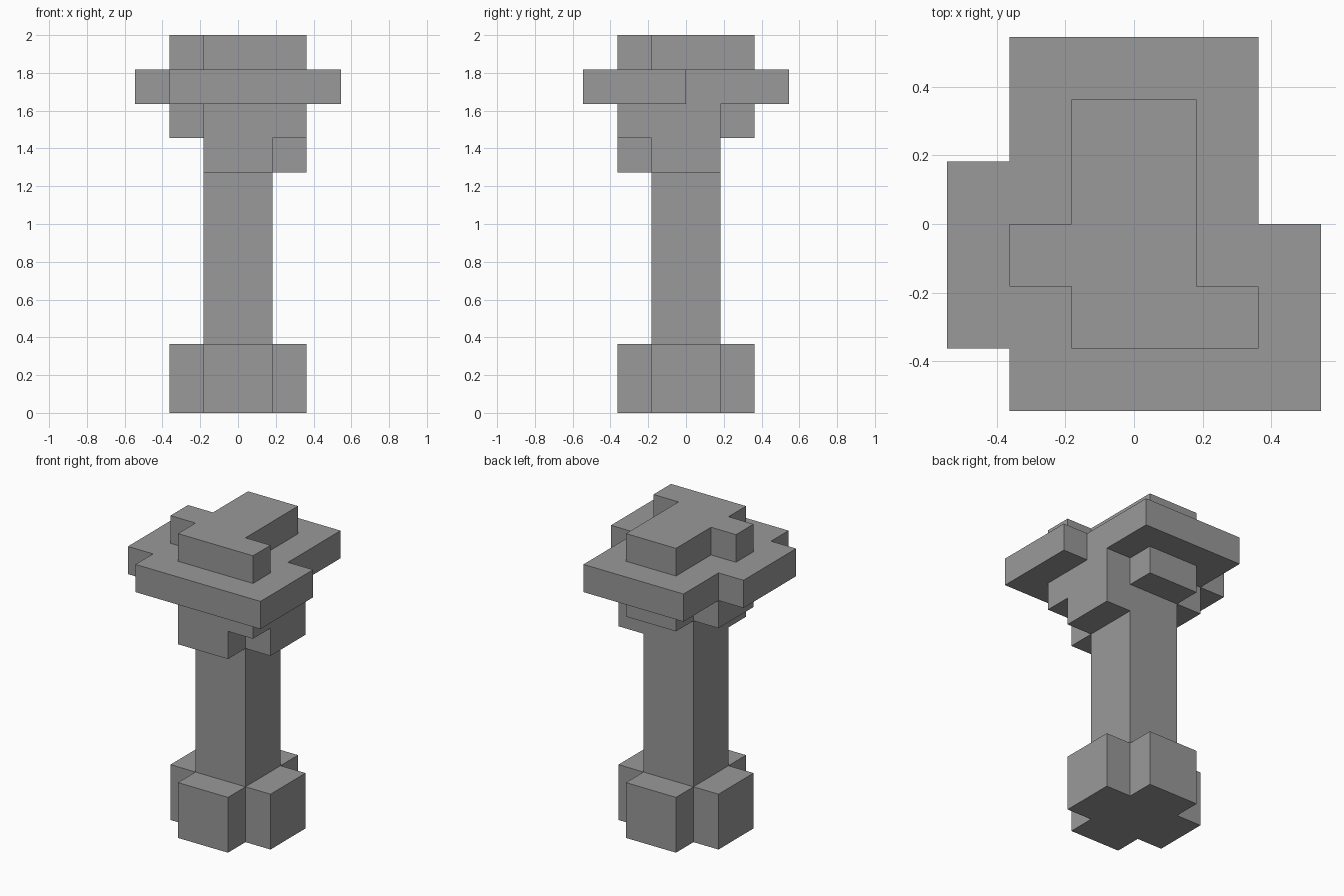
import bpy
import bmesh
from mathutils import Vector

cube = bpy.data.objects.get("Cube")
if cube:
    bpy.data.objects.remove(cube, do_unlink=True)

UNIT = 2 / 11  # size of one block

stone = bpy.data.materials.new("stone_grey")
stone.use_nodes = True
GREY = (0.32, 0.32, 0.32, 1)
stone.diffuse_color = GREY
stone.node_tree.nodes["Principled BSDF"].inputs["Base Color"].default_value = GREY


def box(x0, x1, y0, y1, z0, z1):
    """Set of block cells filling a box."""
    return {(x, y, z) for x in range(x0, x1) for y in range(y0, y1) for z in range(z0, z1)}


parts = {
    # cross-shaped foot
    "base": box(-2, 2, -1, 1, 0, 2) | box(-1, 1, -2, 2, 0, 2),
    # square shaft
    "column": box(-1, 1, -1, 1, 2, 7),
    # stepped brackets under the slab
    "collar": (box(-2, 2, -1, 1, 8, 9) | box(-1, 1, -2, 2, 8, 9) | box(1, 2, -2, -1, 8, 9)
               | box(-1, 2, -1, 1, 7, 8) | box(-1, 1, -2, -1, 7, 8)),
    # wide slab with two side wings
    "slab": box(-2, 2, -3, 3, 9, 10) | box(-3, -2, -2, 1, 9, 10) | box(2, 3, -3, 0, 9, 10),
    # top course
    "cap": box(-1, 1, -2, 2, 10, 11) | box(-2, -1, -1, 0, 10, 11) | box(1, 2, -2, -1, 10, 11),
}
solid = set().union(*parts.values())


def build(name, cells):
    """Skin the outer sides of the cells and merge them into flat faces."""
    bm = bmesh.new()
    for cell in cells:
        for axis in range(3):
            for sign in (-1, 1):
                neighbour = list(cell)
                neighbour[axis] += sign
                if tuple(neighbour) in solid:
                    continue
                n, u, v = Vector(), Vector(), Vector()
                n[axis] = sign
                u[(axis + 1) % 3] = 1
                v[(axis + 2) % 3] = sign
                mid = Vector(cell) + Vector((1, 1, 1)) / 2 + n / 2
                corners = [mid + (u * a + v * b) / 2
                           for a, b in ((-1, -1), (1, -1), (1, 1), (-1, 1))]
                bm.faces.new([bm.verts.new(c * UNIT) for c in corners])
    bmesh.ops.remove_doubles(bm, verts=bm.verts, dist=0.001)
    bmesh.ops.dissolve_limit(bm, angle_limit=0.01, verts=bm.verts, edges=bm.edges)
    mesh = bpy.data.meshes.new(name)
    bm.to_mesh(mesh)
    bm.free()
    mesh.materials.append(stone)
    bpy.context.collection.objects.link(bpy.data.objects.new(name, mesh))


for part_name, part_cells in parts.items():
    build(part_name, part_cells)
